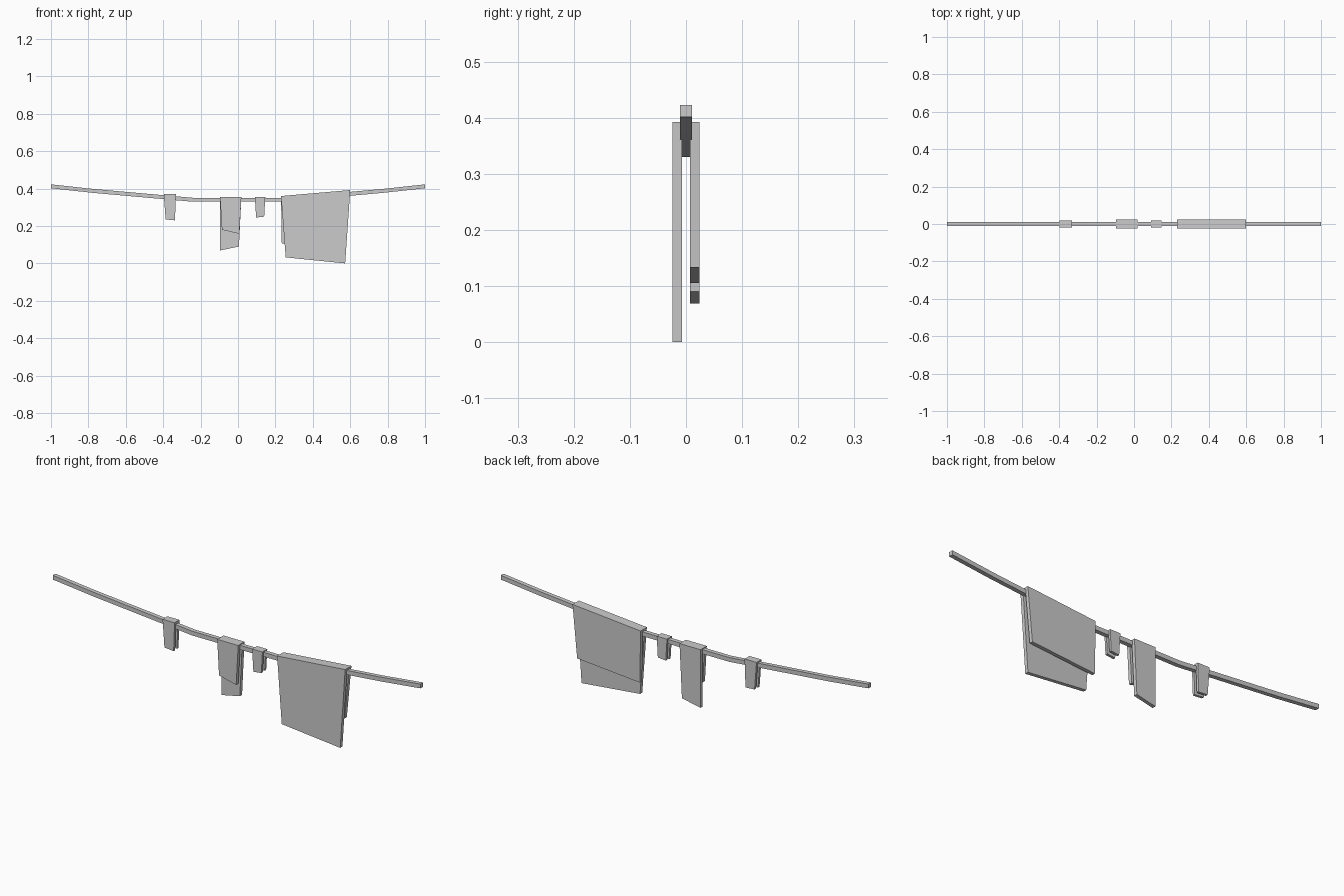
import bpy

if "Cube" in bpy.data.objects:
    bpy.data.objects.remove(bpy.data.objects["Cube"])


def make_mesh(name, verts, faces):
    mesh = bpy.data.meshes.new(name)
    mesh.from_pydata(verts, [], faces)
    mesh.update()
    obj = bpy.data.objects.new(name, mesh)
    bpy.context.collection.objects.link(obj)
    return obj


def rope(name, path, half):
    # square section swept along a sagging path
    verts, faces = [], []
    for x, z in path:
        verts += [(x, -half, z - half), (x, half, z - half),
                  (x, half, z + half), (x, -half, z + half)]
    for i in range(len(path) - 1):
        for j in range(4):
            k = (j + 1) % 4
            a = i * 4
            faces.append((a + j, a + 4 + j, a + 4 + k, a + k))
    n = len(verts)
    faces += [(0, 1, 2, 3), (n - 1, n - 2, n - 3, n - 4)]
    return make_mesh(name, verts, faces)


def cloth(name, top, front, back, outer=0.0245, inner=0.007, cap=0.018):
    # folded cloth: each end is an inverted U, joined across the width
    verts = []
    for t, f, b in zip(top, front, back):
        def under(p):
            k = cap / (t[1] - p[1])
            return t[0] + (p[0] - t[0]) * k, t[1] - cap
        uf, ub = under(f), under(b)
        for (x, z), y in ((f, -outer), (t, -outer), (t, outer), (b, outer),
                          (b, inner), (ub, inner), (uf, -inner), (f, -inner)):
            verts.append((x, y, z))
    faces = [(j, (j + 1) % 8, (j + 1) % 8 + 8, j + 8) for j in range(8)]
    for q in ((0, 7, 6, 1), (1, 6, 5, 2), (2, 5, 4, 3)):
        faces.append(q)
        faces.append(tuple(i + 8 for i in reversed(q)))
    return make_mesh(name, verts, faces)


# Clothesline
half_path = [(0.24, 0.34), (0.5, 0.363), (0.78, 0.388), (1.0, 0.412)]
path = [(-x, z) for x, z in reversed(half_path)] + half_path
rope("clothesline", path, 0.0105)

# Hanging cloths: (left, right) points of top edge, front hem and back hem
cloth("large_sheet", [(0.23, 0.36), (0.60, 0.392)],
      [(0.255, 0.032), (0.573, 0.0)], [(0.234, 0.105), (0.575, 0.133)])
cloth("towel", [(-0.096, 0.355), (0.018, 0.355)],
      [(-0.086, 0.18), (0.007, 0.158)], [(-0.096, 0.069), (0.005, 0.09)])
cloth("left_rag", [(-0.397, 0.371), (-0.332, 0.371)],
      [(-0.387, 0.235), (-0.337, 0.23)], [(-0.386, 0.235), (-0.337, 0.232)],
      outer=0.019)
cloth("right_rag", [(0.09, 0.355), (0.146, 0.355)],
      [(0.097, 0.245), (0.14, 0.25)], [(0.097, 0.248), (0.14, 0.252)],
      outer=0.019)
